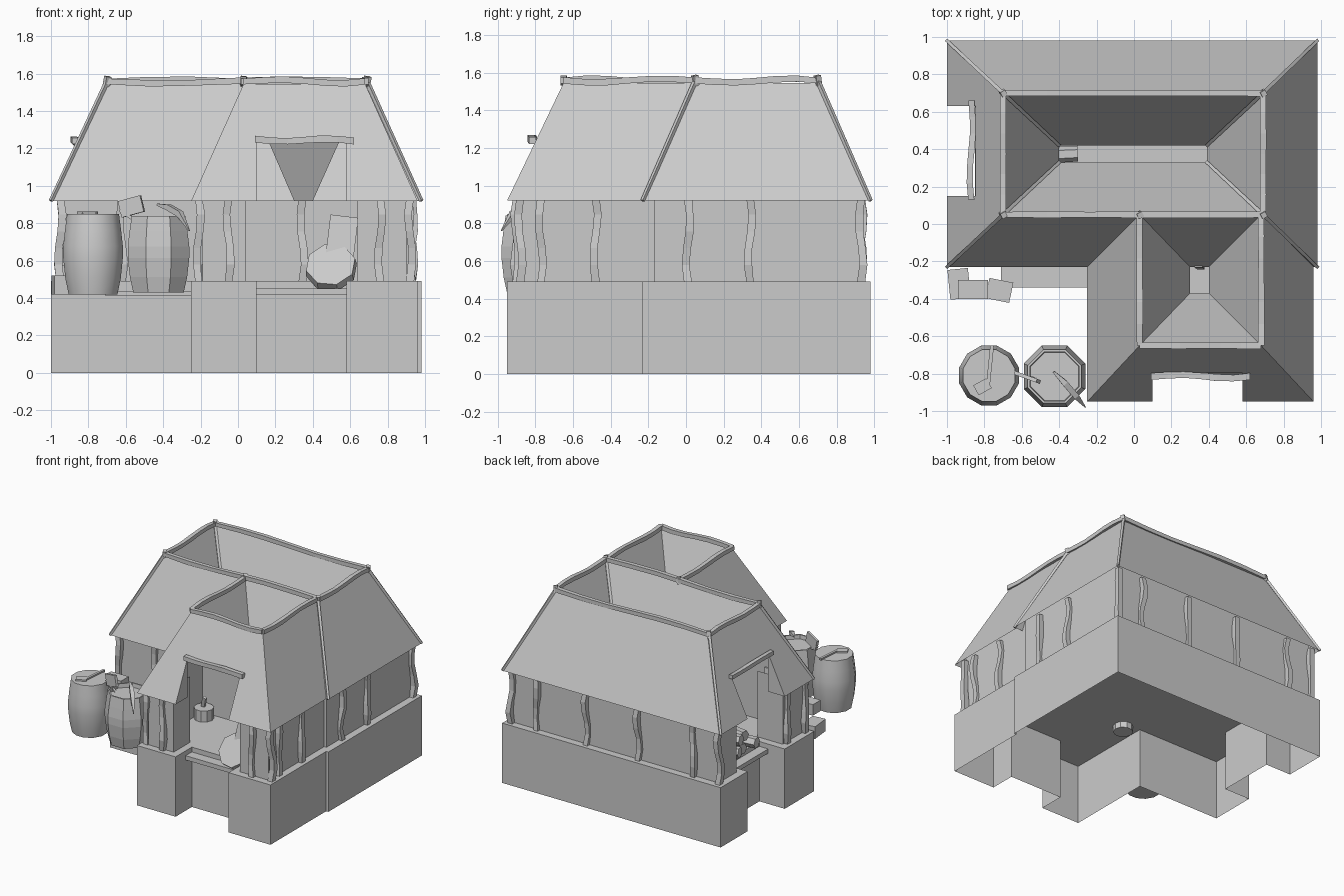
import bpy, bmesh, math, random
from mathutils import Vector, Matrix, Euler

if "Cube" in bpy.data.objects:
    bpy.data.objects.remove(bpy.data.objects["Cube"])

random.seed(4)
FLOOR, EAVE, TOP, WALL_TOP = 0.49, 0.92, 1.545, 1.03


def make(name, verts, faces):
    me = bpy.data.meshes.new(name)
    me.from_pydata([tuple(v) for v in verts], [], faces)
    ob = bpy.data.objects.new(name, me)
    bpy.context.collection.objects.link(ob)
    return ob


def fix_normals(ob):
    bm = bmesh.new()
    bm.from_mesh(ob.data)
    bmesh.ops.recalc_face_normals(bm, faces=bm.faces)
    bm.to_mesh(ob.data)
    bm.free()


def strip(name, outline, z0, z1, closed=True, cap=False):
    """Vertical walls along an outline, optionally capped on top."""
    n = len(outline)
    v = [(x, y, z0) for x, y in outline] + [(x, y, z1) for x, y in outline]
    f = [(i, (i + 1) % n, (i + 1) % n + n, i + n) for i in range(n if closed else n - 1)]
    if cap:
        f.append(tuple(range(n, 2 * n)))
    return make(name, v, f)


def box(name, c, size, rot=(0, 0, 0)):
    m = Matrix.Translation(c) @ Euler(rot).to_matrix().to_4x4() @ Matrix.Diagonal((*size, 1))
    bm = bmesh.new()
    bmesh.ops.create_cube(bm, size=1, matrix=m)
    ob = make(name, [], [])
    bm.to_mesh(ob.data)
    bm.free()
    return ob


def tube(name, pts, widths, sides=4, turn=math.pi / 4, closed=True):
    """Sweep a regular section of given radii along a path."""
    pts = [Vector(p) for p in pts]
    d = (pts[-1] - pts[0]).normalized()
    a = d.cross(Vector((0, 0, 1)) if abs(d.z) < 0.9 else Vector((0, 1, 0))).normalized()
    b = d.cross(a)
    v, f = [], []
    for p, w in zip(pts, widths):
        for k in range(sides):
            t = turn + 2 * math.pi * k / sides
            v.append(p + w * (a * math.cos(t) + b * math.sin(t)))
    for i in range(len(pts) - 1):
        for k in range(sides):
            j = (k + 1) % sides
            f.append((i * sides + k, i * sides + j, (i + 1) * sides + j, (i + 1) * sides + k))
    if closed:
        f += [tuple(range(sides)), tuple(range(len(v) - sides, len(v)))]
    ob = make(name, v, f)
    fix_normals(ob)
    return ob


def crooked(name, p, q, r, wave, axes, n=5):
    """Gently S-bent timber from p to q."""
    p, q = Vector(p), Vector(q)
    pts = [p.lerp(q, i / n) for i in range(n + 1)]
    for ax in axes:
        amp, ph = wave * random.choice((-1, 1)), random.uniform(-.4, .4)
        for i, c in enumerate(pts[1:-1], 1):
            c[ax] += amp * math.sin(2 * math.pi * i / n + ph)
    return tube(name, pts, [r * random.uniform(0.92, 1.08) for _ in pts])


# stone base: open below, with a notch at each doorway
base = [(-.25, -.95), (.10, -.95), (.10, -.74), (.58, -.74), (.58, -.95), (.96, -.95),
        (.96, -.23), (.98, -.23), (.98, .98), (-1, .98), (-1, .63), (-.77, .63),
        (-.77, .15), (-1, .15), (-1, -.23), (-.25, -.23)]
strip("stone_base", base, 0, FLOOR, cap=True)

# plaster walls, set back from the base, open at the doorways, running up into the roof
strip("wall_left_part", [(-.71, .09), (-.94, .09), (-.94, -.17), (-.19, -.17), (-.19, -.89),
                         (.04, -.89), (.04, -.68)], FLOOR, WALL_TOP, closed=False)
strip("wall_right_part", [(.64, -.68), (.64, -.89), (.90, -.89), (.90, -.17), (.92, -.17),
                          (.92, .92), (-.94, .92), (-.94, .69), (-.71, .69)],
      FLOOR, WALL_TOP, closed=False)
strip("wall_between_rooms", [(-.19, -.19), (.90, -.19)], FLOOR, .95, closed=False)

# crooked wall posts
spots = [(-.21, -.88), (-.05, -.90), (.76, -.90), (.92, -.88), (.91, -.77), (.91, -.48),
         (.93, .01), (.93, .34), (.93, .93), (.70, .93), (.25, .93), (-.22, .93), (-.72, .93),
         (-.95, .93), (-.95, .05), (-.95, -.18), (-.62, -.18), (.345, -.21)]
for x, y in spots:
    crooked("wall_post", (x, y, FLOOR), (x, y, EAVE + .015), .029, .012, (0, 1))


# roofs: outer slopes up to a ridge ring, inner slopes back down
def rect(x0, x1, y0, y1, z):
    return [Vector(p) for p in ((x0, y0, z), (x1, y0, z), (x1, y1, z), (x0, y1, z))]


def slopes(name, lo, hi, sides, notch=None):
    for s in sides:
        a, b, c, d = lo[s], lo[(s + 1) % 4], hi[(s + 1) % 4], hi[s]
        loop = [a, b, c, d]
        if notch and notch[0] == s:
            _, ax, u0, u1, zt = notch
            pts = []
            for u in (u0, u1):
                e = a.copy()
                e[ax] = u
                t = a + (d - a) * ((zt - EAVE) / (TOP - EAVE))
                t[ax] = u
                pts.append((e, t))
                # upright cheek beside the doorway
                back = t.copy()
                back.z = EAVE
                make("doorway_cheek", [e, back, t], [(0, 1, 2)])
            (e0, t0), (e1, t1) = pts
            loop = [a, e0, t0, t1, e1, b, c, d]
        make(name, loop, [tuple(range(len(loop)))])


eave_m, ring_m = rect(-1, .98, -.23, .98, EAVE), rect(-.70, .69, .05, .70, TOP)
eave_w, ring_w = rect(-.25, .96, -.95, -.23, EAVE), rect(.03, .68, -.65, .05, TOP)
hole_m, hole_w = rect(-.40, .39, .33, .42, .92), rect(.30, .40, -.37, -.23, .92)
slopes("main_roof", eave_m, ring_m, range(4), (3, 1, .63, .15, 1.24))
slopes("main_roof_inside", ring_m, hole_m, range(4))
slopes("wing_roof", eave_w, ring_w, (0, 1, 3), (0, 0, .10, .58, 1.24))
slopes("wing_roof_inside", ring_w, hole_w, (0, 1, 3))

# ridge beams, hip beams and door lintels
up = Vector((0, 0, .013))
for i in range(4):
    crooked("ridge_beam", ring_m[i] + up, ring_m[(i + 1) % 4] + up, .023, .010, (2,), 6)
    tube("hip_beam", [eave_m[i], ring_m[i] + up], [.012, .014])
    tube("inner_hip_beam", [ring_m[i] + up, hole_m[i] + up * 1.5], [.014, .012])
for i in (0, 1, 3):
    crooked("wing_ridge_beam", ring_w[i] + up, ring_w[(i + 1) % 4] + up, .023, .010, (2,), 6)
for p in ring_m + [Vector((.03, .05, TOP))]:
    box("ridge_peg", p + up, (.03, .03, .055), (.2, .1, .5))
crooked("front_lintel", (.09, -.815, 1.25), (.62, -.815, 1.24), .025, .009, (1, 2), 6)
crooked("side_lintel", (-.87, .13, 1.24), (-.87, .66, 1.24), .022, .009, (0, 2), 6)

# door sills and the low shelf
box("front_sill", (.34, -.78, .433), (.48, .08, .035))
box("side_sill", (-.81, .39, .433), (.08, .48, .035))
box("front_shelf", (-.48, -.285, .425), (.46, .11, .02))

# blocks stacked at the left corner
for c, s, r in (((-.935, -.32, .47), (.11, .16, .1), .1), ((-.86, -.35, .62), (.16, .1, .09), 0),
                ((-.72, -.355, .56), (.13, .11, .09), -.2)):
    box("stacked_block", c, s, (0, 0, r))


# barrels, hanging beside the wing
def barrel(name, x, y, z0, z1, r, sides, smooth, inside):
    ob = make(name, [], [])
    bm = bmesh.new()
    h = z1 - z0
    prof = [(.82, 0), (.93, .2), (1, .45), (1, .6), (.94, .8), (.87, 1)] + inside
    rings = [[bm.verts.new((x + r * k * math.cos(2 * math.pi * (i + .5) / sides),
                            y + r * k * math.sin(2 * math.pi * (i + .5) / sides), z0 + h * t))
              for i in range(sides)] for k, t in prof]
    for a, b in zip(rings, rings[1:]):
        for i in range(sides):
            j = (i + 1) % sides
            bm.faces.new((a[i], a[j], b[j], b[i]))
    bm.faces.new(rings[0][::-1])
    bm.faces.new(rings[-1])
    bm.to_mesh(ob.data)
    bm.free()
    if smooth:
        bpy.ops.object.select_all(action='DESELECT')
        bpy.context.view_layer.objects.active = ob
        ob.select_set(True)
        bpy.ops.object.shade_smooth_by_angle(angle=math.radians(40))


barrel("closed_barrel", -.775, -.81, .42, .85, .165, 12, True, [])
barrel("tool_barrel", -.425, -.815, .43, .84, .178, 8, False, [(.8, 1), (.78, .92)])

# lid handle and tools standing in the barrel
box("lid_batten", (-.77, -.76, .855), (.02, .22, .015), (0, 0, -.1))
box("lid_latch", (-.81, -.87, .855), (.08, .06, .015), (0, 0, .5))
tube("axe_handle", [(-.45, -.85, .75), (-.63, -.80, .87)], [.012, .012])
box("axe_head", (-.57, -.82, .89), (.13, .02, .09), (0, -.25, -.35))
tube("sickle_blade", [(-.43, -.79, .90), (-.37, -.85, .885), (-.31, -.92, .85), (-.26, -.98, .76)],
     [.008, .022, .022, .004])

# firewood inside the side doorway
for x, y, z, a in [(-.70, .28, .54, .1), (-.68, .40, .54, -.15), (-.70, .51, .54, .2),
                   (-.66, .34, .62, -.2), (-.68, .46, .62, .15), (-.43, .37, .53, .05)]:
    d = Vector((math.cos(a), math.sin(a), 0)) * .13
    c = Vector((x, y, z))
    tube("firewood_log", [c - d, c + d], [.045, .042], 6, 0)

# chopping stump, its tool, leaning log slice and plank
tube("chopping_stump", [(-.12, -.27, .44), (-.12, -.27, .58)], [.075, .075], 10, 0)
box("stump_tool", (-.12, -.27, .62), (.03, .02, .1), (.2, .3, 0))
tube("leaning_log_slice", [(.50, -.72, .55), (.495, -.765, .58)], [.14, .135], 8, .3)
box("leaning_plank", (.55, -.70, .68), (.15, .02, .32), (-.2, .12, 0))
